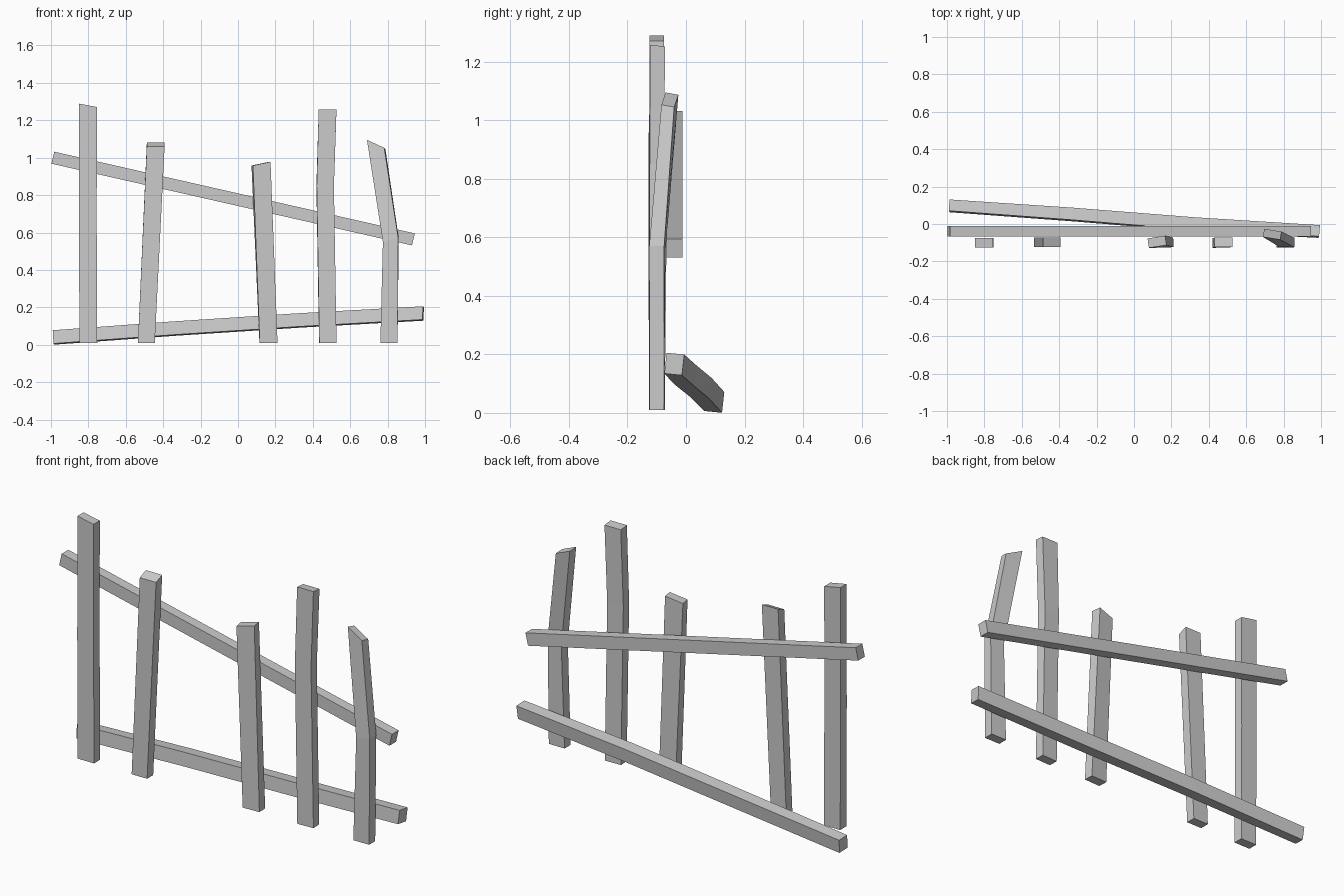
import bpy
import bmesh
from math import sin, cos, radians
from mathutils import Vector

if "Cube" in bpy.data.objects:
    bpy.data.objects.remove(bpy.data.objects["Cube"])


def beam(name, sections):
    """Square beam lofted through (centre, side vector, depth vector) sections."""
    bm = bmesh.new()
    rings = []
    for c, u, v in sections:
        c, u, v = Vector(c), Vector(u) / 2, Vector(v) / 2
        rings.append([bm.verts.new(c + a * u + b * v)
                      for a, b in ((-1, -1), (1, -1), (1, 1), (-1, 1))])
    for r, s in zip(rings, rings[1:]):
        for i in range(4):
            j = (i + 1) % 4
            bm.faces.new((r[i], r[j], s[j], s[i]))
    bm.faces.new(rings[0])
    bm.faces.new(rings[-1])
    bmesh.ops.recalc_face_normals(bm, faces=bm.faces)
    mesh = bpy.data.meshes.new(name)
    bm.to_mesh(mesh)
    bm.free()
    obj = bpy.data.objects.new(name, mesh)
    bpy.context.collection.objects.link(obj)


def cut(x, y, z, twist=0, rise_x=0, rise_y=0, w=0.095, d=0.051):
    """Picket section: turned about z, with its cut rising along x and y."""
    t = radians(twist)
    return ((x, y, z), (w * cos(t), w * sin(t), rise_x),
            (-d * sin(t), d * cos(t), rise_y))


# Pickets, from left to right, bottom to top
pickets = [
    [cut(-0.80, -0.10, 0.01), cut(-0.803, -0.10, 0.65),
     cut(-0.802, -0.10, 1.28, 0, -0.018)],
    [cut(-0.49, -0.097, 0.01, w=0.09), cut(-0.44, -0.097, 1.07, 0, 0, 0.02)],
    [cut(0.163, -0.10, 0.01, 2), cut(0.123, -0.095, 0.968, 9, 0.02)],
    [cut(0.48, -0.10, 0.01, 2, w=0.092), cut(0.466, -0.10, 0.85, 2, w=0.092),
     cut(0.479, -0.098, 1.255, 0, 0, -0.005)],
    [cut(0.807, -0.10, 0.01, w=0.092), cut(0.817, -0.098, 0.56, -3, 0.02, w=0.082),
     cut(0.739, -0.055, 1.07, -9, -0.042, -0.008, w=0.093, d=0.044)],
]
for i, sections in enumerate(pickets):
    beam(f"picket_{i + 1}", sections)

# Upper rail, sloping down to the right
up, deep = (0.015, 0, 0.064), (0, 0.055, 0)
beam("upper_rail", [((-0.99, -0.039, 1.0), up, deep),
                    ((0.938, -0.039, 0.563), up, deep)])

# Lower rail, swinging away behind the fence at the left
up, deep = (-0.004, 0.008, 0.071), (0.005, 0.06, -0.006)
beam("lower_rail", [((-0.986, 0.097, 0.039), up, deep),
                    ((-0.33, 0.051, 0.087), up, (0.005, 0.065, -0.006)),
                    ((0.33, -0.002, 0.13), up, (0.005, 0.067, -0.006)),
                    ((0.99, -0.04, 0.167), (0.004, 0.008, 0.071), deep)])
